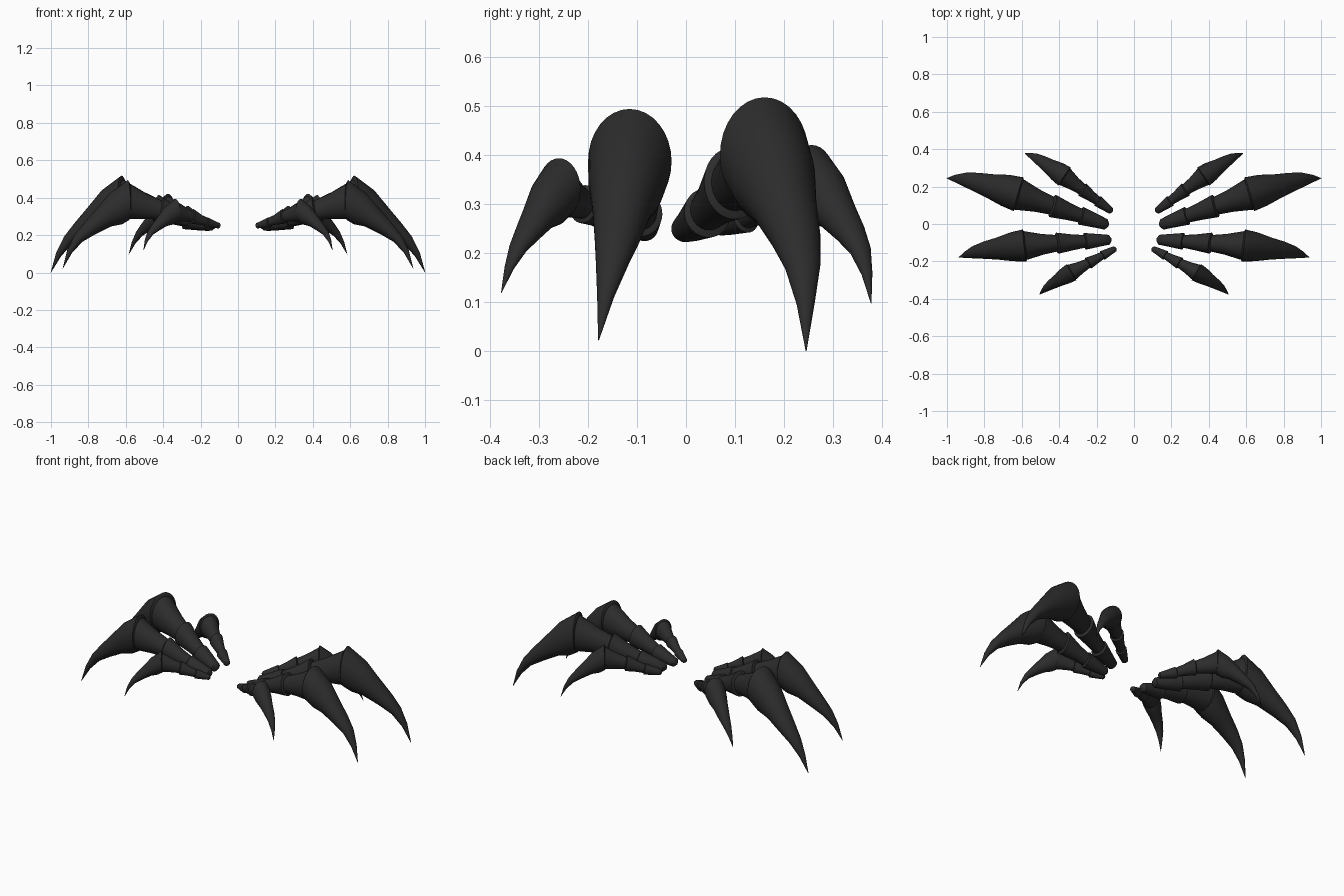
import bpy, bmesh, math
from mathutils import Matrix, Vector

if "Cube" in bpy.data.objects:
    bpy.data.objects.remove(bpy.data.objects["Cube"])

SIDES = 32

dark = bpy.data.materials.new("dark_shell")
dark.diffuse_color = (0.025, 0.025, 0.025, 1)
dark.use_nodes = True
dark.node_tree.nodes["Principled BSDF"].inputs["Base Color"].default_value = dark.diffuse_color

# Cross-sections along the leg: (out, sideways, up, half width, half height, lean in degrees)
PARTS = {
    "hip": [(-.004, 0, -.002, .010, .010, -10), (.010, 0, .001, .029, .027, -10),
            (.060, .003, .012, .036, .036, -12),
            (.150, .007, .034, .049, .051, -12), (.160, .007, .038, .030, .030, -12)],
    "thigh": [(.125, .006, .028, .034, .036, -15), (.220, .010, .060, .046, .050, -15),
              (.312, .015, .094, .062, .074, -10), (.325, .015, .099, .040, .045, -12)],
    "shin": [(.285, .014, .085, .044, .050, -13), (.400, .019, .114, .061, .072, -10),
             (.507, .024, .146, .086, .104, -2)],
    "claw": [(.500, .0245, .152, .084, .104, 0), (.505, .0245, .153, .094, .117, 2),
             (.580, .025, .102, .085, .098, 22), (.657, .024, .045, .066, .066, 44),
             (.735, .024, -.015, .052, .047, 46), (.803, .020, -.074, .037, .030, 52),
             (.855, .011, -.150, .019, .016, 60), (.896, 0, -.247, .001, .001, 65)],
}

# Root point, heading (degrees) and scale for the four legs of one side
LEGS = {
    "front_leg": ((.098, -.130, .25), -31.2, .532),
    "mid_front_leg": ((.125, -.083, .248), -6.7, .912),
    "mid_rear_leg": ((.140, -.005, .248), 16.2, 1.0),
    "rear_leg": ((.118, .067, .252), 33.7, .625),
}


def loft(name, rings, matrix):
    """Closed tube through leaning elliptical rings, mirrored to the other side."""
    bm = bmesh.new()
    loops = []
    for out, side, up, hw, hh, lean in rings:
        t = math.radians(lean)
        loop = []
        for i in range(SIDES):
            a = math.tau * i / SIDES
            h = hh * math.sin(a)
            p = Vector((out + h * math.sin(t), side + hw * math.cos(a), up + h * math.cos(t)))
            loop.append(bm.verts.new(matrix @ p))
        loops.append(loop)
    for a, b in zip(loops, loops[1:]):
        for i in range(SIDES):
            j = (i + 1) % SIDES
            bm.faces.new((a[i], a[j], b[j], b[i]))
    bm.faces.new(loops[0])
    bm.faces.new(loops[-1])
    bmesh.ops.recalc_face_normals(bm, faces=bm.faces)
    mesh = bpy.data.meshes.new(name)
    bm.to_mesh(mesh)
    bm.free()
    for f in mesh.polygons:
        f.use_smooth = True
    mesh.set_sharp_from_angle(angle=math.radians(40))
    mesh.materials.append(dark)
    ob = bpy.data.objects.new(name, mesh)
    bpy.context.collection.objects.link(ob)
    mirror = ob.modifiers.new("other_side", 'MIRROR')
    mirror.use_axis = (True, False, False)
    return ob


# Every leg is the same segmented shape, turned and scaled about its root
for leg, (root, heading, size) in LEGS.items():
    place = (Matrix.Translation(root) @ Matrix.Rotation(math.radians(heading), 4, 'Z')
             @ Matrix.Scale(size, 4))
    for part, rings in PARTS.items():
        loft(f"{leg}_{part}", rings, place)
